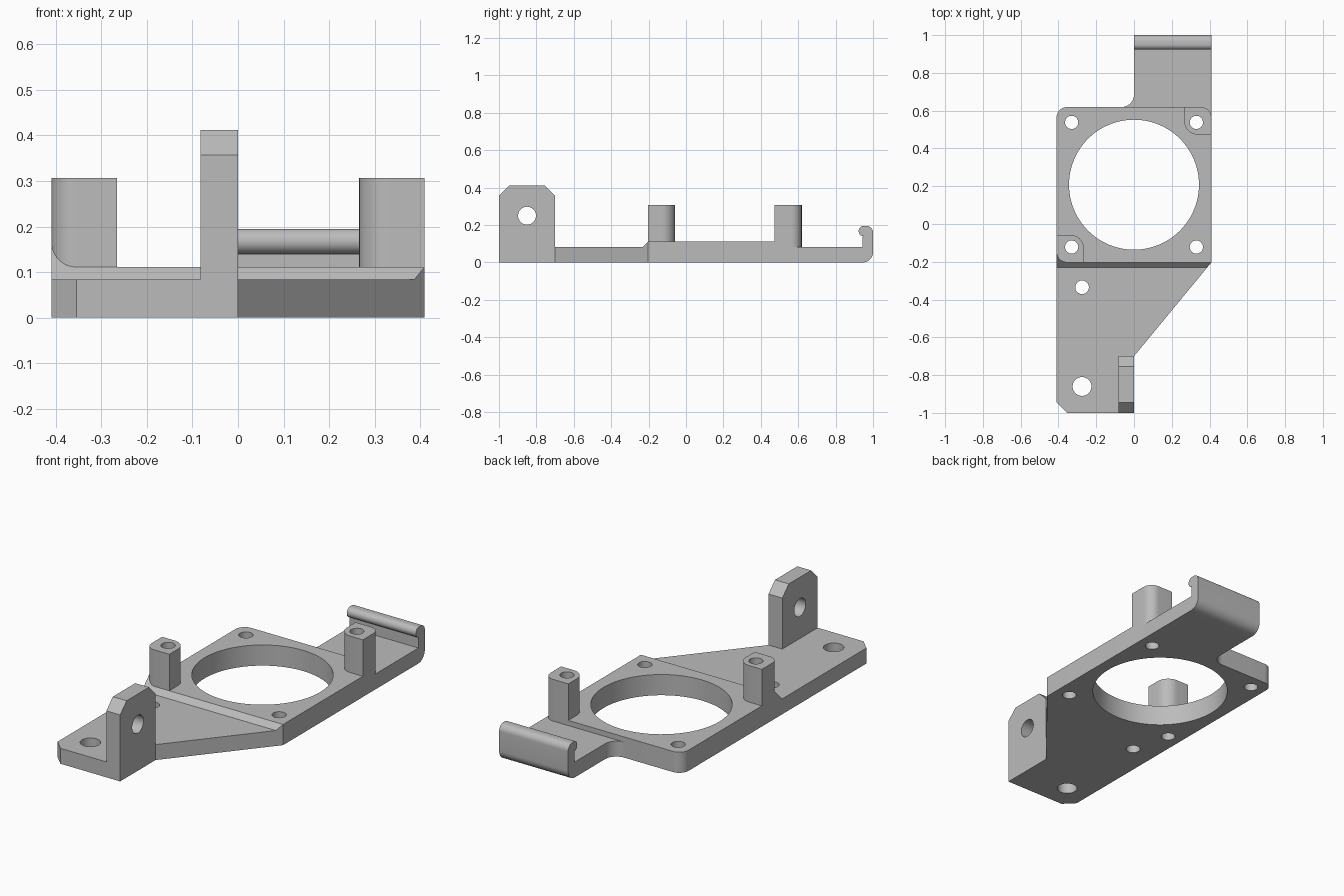
import bpy
import bmesh
from math import cos, sin, pi, atan2
from mathutils import Vector

cube = bpy.data.objects.get("Cube")
if cube:
    bpy.data.objects.remove(cube, do_unlink=True)

mat = bpy.data.materials.new("plain grey")
mat.use_nodes = True
GREY = (0.5, 0.5, 0.5, 1)
mat.diffuse_color = GREY
next(n for n in mat.node_tree.nodes
     if n.type == 'BSDF_PRINCIPLED').inputs["Base Color"].default_value = GREY

# Main dimensions
HALF = 0.41                  # half width
FRONT, BACK = -0.203, 0.619  # fan plate ends
MID = (FRONT + BACK) / 2
LOW, HIGH, POST = 0.083, 0.111, 0.307
ROUND = 0.055
parts = []


def rounded(corners, steps=10):
    """Outline from (u, v) or (u, v, radius) corners, with filleted arcs."""
    out = []

    def add(p):
        if not out or (p - out[-1]).length > 1e-4:
            out.append(p)

    for i, c in enumerate(corners):
        p = Vector(c[:2])
        if len(c) == 2:
            add(p)
            continue
        a = (Vector(corners[i - 1][:2]) - p).normalized()
        b = (Vector(corners[(i + 1) % len(corners)][:2]) - p).normalized()
        half = a.angle(b) / 2
        centre = p + (a + b).normalized() * c[2] / sin(half)
        reach = c[2] * cos(half) / sin(half)
        s, e = p + a * reach - centre, p + b * reach - centre
        t0 = atan2(s.y, s.x)
        turn = (atan2(e.y, e.x) - t0 + pi) % (2 * pi) - pi
        for k in range(steps + 1):
            t = t0 + turn * k / steps
            add(centre + c[2] * Vector((cos(t), sin(t))))
    if (out[0] - out[-1]).length < 1e-4:
        out.pop()
    return out


def make(name, bm):
    bmesh.ops.recalc_face_normals(bm, faces=bm.faces)
    mesh = bpy.data.meshes.new(name)
    bm.to_mesh(mesh)
    bm.free()
    mesh.materials.append(mat)
    ob = bpy.data.objects.new(name, mesh)
    bpy.context.collection.objects.link(ob)
    return ob


def extrude(name, outline, lo, hi, axis):
    """Extrude an xy outline along z, or a yz outline along x."""
    bm = bmesh.new()

    def place(p, w):
        return (p[0], p[1], w) if axis == 'z' else (w, p[0], p[1])

    rings = [[bm.verts.new(place(p, w)) for p in outline] for w in (lo, hi)]
    n = len(outline)
    for ring in rings:
        bm.faces.new(ring)
    for i in range(n):
        j = (i + 1) % n
        bm.faces.new((rings[0][i], rings[0][j], rings[1][j], rings[1][i]))
    return make(name, bm)


def part(name, corners, lo, hi, axis='z', holes=()):
    """Filleted prism with round through-holes (u, v, radius)."""
    ob = extrude(name, rounded(corners), lo, hi, axis)
    for u, v, r in holes:
        n = 96 if r > 0.1 else 40
        ring = [(u + r * cos(2 * pi * k / n), v + r * sin(2 * pi * k / n))
                for k in range(n)]
        cutter = extrude("hole_cutter", ring, lo - 0.1, hi + 0.1, axis)
        cutter.hide_render = True
        mod = ob.modifiers.new("hole", 'BOOLEAN')
        mod.operation, mod.solver, mod.object = 'DIFFERENCE', 'EXACT', cutter
        bpy.context.view_layer.objects.active = ob
        bpy.ops.object.modifier_apply(modifier=mod.name)
        bpy.data.objects.remove(cutter, do_unlink=True)
    parts.append(ob)
    return ob


# Square fan plate with its large opening and four screw holes
screws = [(sx * 0.33, MID + sy * 0.33, 0.035) for sx in (-1, 1) for sy in (-1, 1)]
part("fan_plate",
     [(-HALF, FRONT), (HALF, FRONT), (HALF, BACK, ROUND), (-HALF, BACK, ROUND)],
     0, HIGH, holes=screws + [(0, MID, 0.344)])

# Tapered front plate with a clipped corner
part("front_plate",
     [(HALF, FRONT), (-HALF, FRONT), (-HALF, -0.945), (-0.355, -1), (0, -1), (0, -0.7)],
     0, LOW, holes=[(-0.275, -0.335, 0.036), (-0.275, -0.86, 0.05)])

# Sloped step between the two plates, following the slanted edge
bm = bmesh.new()
for co in [(-HALF, -0.231, LOW), (0.387, -0.231, LOW), (HALF, FRONT, LOW),
           (-HALF, FRONT, LOW), (HALF, FRONT, HIGH), (-HALF, FRONT, HIGH)]:
    bm.verts.new(co)
bmesh.ops.convex_hull(bm, input=bm.verts)
parts.append(make("step_slope", bm))

# Slope carried up around the rounded foot of the left-hand post
part("post_foot_slope",
     [(FRONT, HIGH), (FRONT + ROUND, HIGH + ROUND), (FRONT + ROUND, HIGH)],
     -HALF, -HALF + ROUND, 'x')

# Two diagonal posts, one the half-turn of the other
for name, s in (("back_post", 1), ("front_post", -1)):
    edge, inner, reach = s * HALF, s * 0.266, BACK - MID
    part(name,
         [(inner, MID + s * reach), (inner, MID + s * 0.266, 0.07),
          (edge, MID + s * 0.266), (edge, MID + s * reach, ROUND)],
         HIGH, POST, holes=[(s * 0.33, MID + s * 0.33, 0.035)])

# Back arm, filleted into the fan plate
part("back_arm",
     [(HALF, BACK - ROUND), (HALF, BACK, ROUND), (-0.067, BACK),
      (0, BACK, 0.067), (0, 0.9), (HALF, 0.9)],
     0, LOW)

# Clip at the end of the arm: wall with a rolled lip
part("clip_hook",
     [(0.9, 0), (1, 0, 0.055), (1, 0.195, 0.035), (0.923, 0.195, 0.0274),
      (0.923, 0.14, 0.0274), (0.945, 0.14), (0.945, LOW), (0.9, LOW)],
     0, HALF, 'x')

# Upright tab with clipped corners and a bolt hole
part("upright_tab",
     [(-1, LOW), (-0.7, LOW), (-0.7, 0.357), (-0.755, 0.412),
      (-0.945, 0.412), (-1, 0.357)],
     -0.082, 0, 'x', holes=[(-0.85, 0.25, 0.048)])

# Smooth the curves and keep the edges crisp
bpy.ops.object.select_all(action='DESELECT')
for ob in parts:
    ob.select_set(True)
bpy.context.view_layer.objects.active = parts[0]
bpy.ops.object.shade_smooth_by_angle(angle=0.5)
